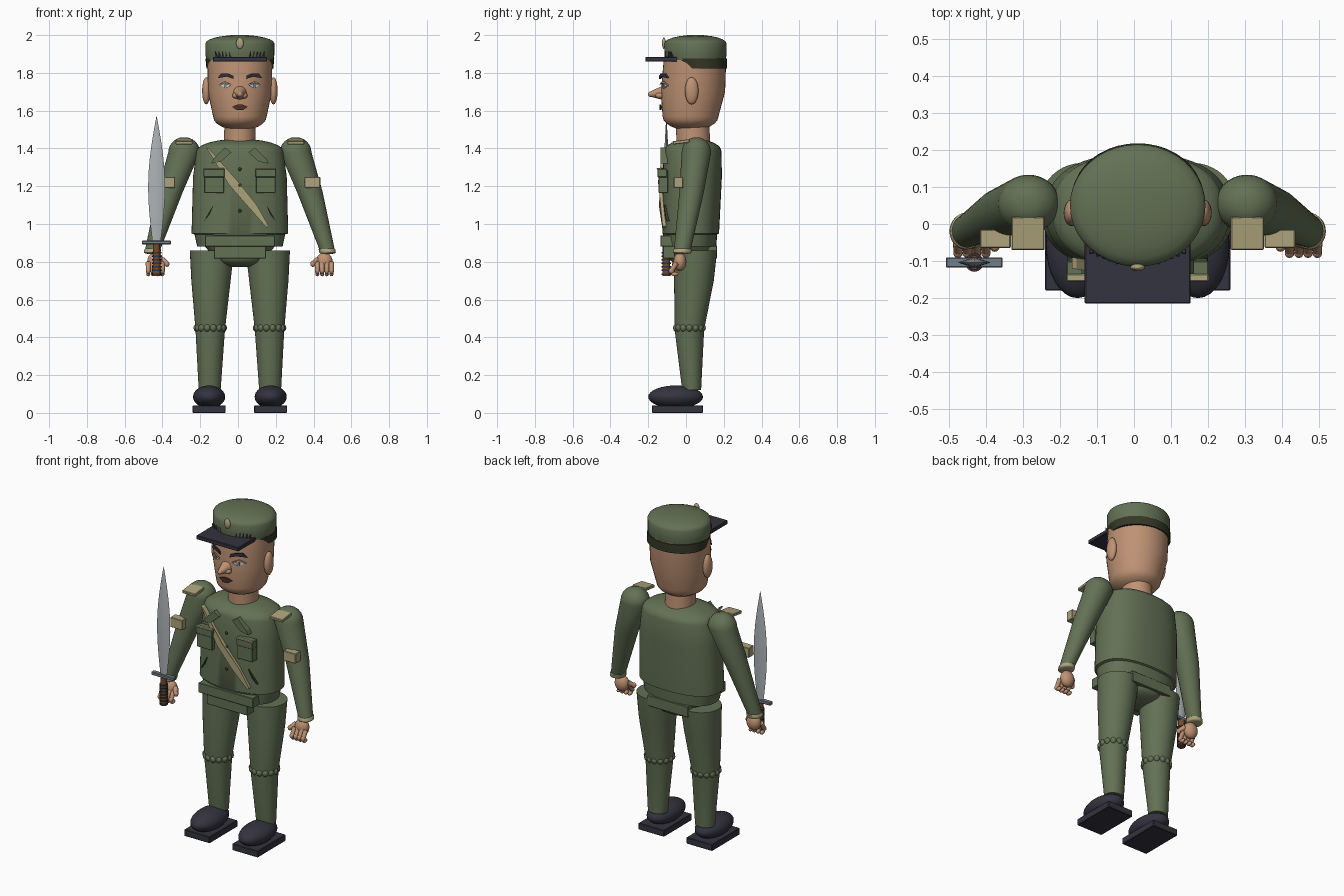
import bpy, bmesh, math
from mathutils import Vector, Matrix

if "Cube" in bpy.data.objects:
    bpy.data.objects.remove(bpy.data.objects["Cube"], do_unlink=True)

CENTRE_X = 0.01  # symmetry plane of the figure


def material(name, *rgb):
    mat = bpy.data.materials.new(name)
    mat.use_nodes = True
    mat.diffuse_color = (*rgb, 1)
    mat.node_tree.nodes["Principled BSDF"].inputs["Base Color"].default_value = (*rgb, 1)
    return mat


GREEN = material("uniform green", 0.125, 0.165, 0.09)
DARK = material("dark green", 0.035, 0.04, 0.02)
SKIN = material("skin", 0.52, 0.29, 0.175)
NAVY = material("navy leather", 0.034, 0.033, 0.05)
KHAKI = material("khaki trim", 0.42, 0.37, 0.2)
STEEL = material("blade steel", 0.42, 0.45, 0.47)
GUARD = material("guard steel", 0.17, 0.21, 0.25)
BROWN = material("grip brown", 0.17, 0.07, 0.03)
LIPS = material("dark lips", 0.07, 0.03, 0.02)
WHITE = material("eye white", 0.6, 0.68, 0.72)


def finish(bm, name, mat, pair, smooth=True):
    """Turn the mesh into an object; a pair is mirrored to the other side."""
    bmesh.ops.recalc_face_normals(bm, faces=bm.faces)
    mesh = bpy.data.meshes.new(name)
    bm.to_mesh(mesh)
    bm.free()
    mesh.materials.append(mat)
    obj = bpy.data.objects.new(name, mesh)
    bpy.context.collection.objects.link(obj)
    obj.location.x = CENTRE_X
    if smooth:
        bpy.ops.object.select_all(action="DESELECT")
        obj.select_set(True)
        bpy.context.view_layer.objects.active = obj
        bpy.ops.object.shade_smooth_by_angle(angle=math.radians(40))
    if pair:
        mirror = obj.modifiers.new("Mirror", "MIRROR")
        mirror.use_mirror_merge = False


def ball(name, mat, centre, radii, pair=False, segments=20):
    bm = bmesh.new()
    matrix = Matrix.Translation(centre) @ Matrix.Diagonal((*radii, 1))
    bmesh.ops.create_uvsphere(bm, u_segments=segments, v_segments=segments // 2, radius=1, matrix=matrix)
    finish(bm, name, mat, pair)


def box(name, mat, centre, size, pair=False, tilt=0):
    bm = bmesh.new()
    matrix = Matrix.Translation(centre) @ Matrix.Rotation(tilt, 4, "X") @ Matrix.Diagonal((*size, 1))
    bmesh.ops.create_cube(bm, size=1, matrix=matrix)
    bmesh.ops.bevel(bm, geom=bm.edges[:], offset=0.003, segments=1, affect="EDGES")
    finish(bm, name, mat, pair, smooth=False)


def rod(name, mat, start, end, start_radius, end_radius, pair=False):
    start, end = Vector(start), Vector(end)
    axis = end - start
    bm = bmesh.new()
    matrix = Matrix.Translation((start + end) / 2) @ axis.to_track_quat("Z", "Y").to_matrix().to_4x4()
    bmesh.ops.create_cone(bm, cap_ends=True, segments=16, radius1=start_radius, radius2=end_radius,
                          depth=axis.length, matrix=matrix)
    finish(bm, name, mat, pair)


def dome(ring, height):
    """Rings that round off the end of a loft."""
    x, y, z, rx, ry = ring
    angles = [math.radians(15 * step) for step in range(1, 6)]
    return [(x, y, z + height * math.sin(a), rx * math.cos(a), ry * math.cos(a)) for a in angles]


def loft(name, mat, rings, top=0, base=0, power=2, segments=40, pair=False):
    """Skin a stack of rounded rings: centre x, y, z and the two radii."""
    if top:
        rings = rings + dome(rings[-1], top)
    if base:
        rings = dome(rings[0], -base)[::-1] + rings
    bm = bmesh.new()
    loops = []
    for x, y, z, rx, ry in rings:
        loop = []
        for i in range(segments):
            angle = math.tau * i / segments
            c, s = [math.copysign(abs(v) ** (2 / power), v) for v in (math.cos(angle), math.sin(angle))]
            loop.append(bm.verts.new((x + rx * c, y + ry * s, z)))
        loops.append(loop)
    for low, high in zip(loops, loops[1:]):
        for i in range(segments):
            j = (i + 1) % segments
            bm.faces.new((low[i], low[j], high[j], high[i]))
    bm.faces.new(loops[0])
    bm.faces.new(loops[-1])
    finish(bm, name, mat, pair)


def plate(name, mat, outline, depth, thickness=0.009, pair=False):
    """Extrude an x-z outline backwards from the depth rule."""
    bm = bmesh.new()
    face = bm.faces.new([bm.verts.new((x, depth(x), z)) for x, z in outline])
    extruded = bmesh.ops.extrude_face_region(bm, geom=[face])["geom"]
    moved = [item for item in extruded if isinstance(item, bmesh.types.BMVert)]
    bmesh.ops.translate(bm, vec=(0, thickness, 0), verts=moved)
    finish(bm, name, mat, pair, smooth=False)


def face_depth(x):
    return 0.03 - 0.17 * math.sqrt(1 - (x / 0.17) ** 2)


def brow_depth(x):
    return face_depth(x) - 0.006


def lid_depth(x):
    return face_depth(x) - 0.002


def chest_depth(x):
    return -0.15 + 0.17 * abs(x)


def lapel_depth(x):
    return -0.135


# Head and neck
loft("head", SKIN, [(0, 0.024, 1.57, 0.142, 0.148), (0, 0.037, 1.7, 0.17, 0.17),
                    (0, 0.048, 1.88, 0.172, 0.165)], base=0.075)
loft("neck", SKIN, [(0, 0.04, 1.4, 0.085, 0.09), (0, 0.035, 1.53, 0.082, 0.088)])
rod("nose", SKIN, (0, -0.11, 1.695), (0, -0.19, 1.687), 0.042, 0.013)
ball("nose_tip", SKIN, (0, -0.188, 1.687), (0.014, 0.014, 0.014))
ball("nostrils", SKIN, (0.022, -0.14, 1.68), (0.018, 0.022, 0.016), pair=True)
plate("mouth", LIPS, [(-0.042, 1.62), (-0.015, 1.632), (0.015, 1.632), (0.042, 1.62),
                      (0.015, 1.603), (-0.015, 1.603)], face_depth)
ball("ears", SKIN, (0.178, 0.03, 1.705), (0.022, 0.036, 0.072), pair=True)
plate("eyebrows", NAVY, [(0.033, 1.768), (0.07, 1.78), (0.118, 1.772), (0.1, 1.797),
                         (0.065, 1.798), (0.035, 1.785)], brow_depth, pair=True)
plate("eyes", WHITE, [(0.045, 1.733), (0.075, 1.718), (0.11, 1.733), (0.08, 1.745)], face_depth, pair=True)
plate("irises", GUARD, [(0.07, 1.723), (0.084, 1.723), (0.084, 1.74), (0.07, 1.74)], lid_depth, pair=True)
plate("eyelids", SKIN, [(0.04, 1.738), (0.078, 1.746), (0.114, 1.737), (0.08, 1.758)], brow_depth, pair=True)

# Cap with visor, badge and hair tufts
loft("cap_crown", GREEN, [(0, 0.05, 1.868, 0.178, 0.16), (0, 0.05, 1.9, 0.183, 0.165),
                          (0, 0.05, 1.955, 0.183, 0.165)], top=0.046)
loft("cap_band", DARK, [(0, 0.072, 1.822, 0.177, 0.146), (0, 0.055, 1.875, 0.182, 0.163)])
box("cap_visor", NAVY, (0, -0.13, 1.872), (0.286, 0.17, 0.024))
ball("cap_badge", KHAKI, (0, -0.117, 1.957), (0.02, 0.01, 0.03))
for i in range(5):
    x, y = 0.05 + 0.018 * i, 0.007 * i - 0.1
    rod("hair_tufts", NAVY, (x, y, 1.88), (x + 0.008, y - 0.008, 1.912), 0.008, 0.001, pair=True)

# Jacket, belt and hips
loft("jacket", GREEN, [(0, 0.022, 0.88, 0.226, 0.138), (0, 0.022, 0.945, 0.24, 0.143),
                       (0, 0.025, 0.95, 0.256, 0.15), (0, 0.033, 1.25, 0.248, 0.157),
                       (0, 0.035, 1.385, 0.23, 0.153)], top=0.066, power=2.4, segments=56)
loft("hips", GREEN, [(0, 0.035, 0.82, 0.135, 0.12), (0, 0.03, 0.9, 0.2, 0.13)], base=0.05, power=2.4)
box("belt", GREEN, (0, -0.1, 0.91), (0.37, 0.07, 0.06))
for name, y in (("front_flap", -0.087), ("back_flap", 0.13)):
    box(name, GREEN, (0, y, 0.85), (0.276, 0.07, 0.066))

# Chest details
plate("sash", KHAKI, [(-0.178, 1.405), (-0.165, 1.4), (-0.01, 1.225), (0.09, 1.1), (0.152, 0.99),
                      (0.142, 0.98), (0.045, 1.09), (-0.06, 1.21)], chest_depth, thickness=0.03)
for z in (1.07, 1.205, 1.29):
    ball("button", DARK, (0, -0.127, z), (0.009, 0.007, 0.009))
box("pockets", GREEN, (0.137, -0.12, 1.225), (0.104, 0.05, 0.12), pair=True)
box("pocket_flaps", GREEN, (0.137, -0.125, 1.27), (0.11, 0.05, 0.045), pair=True)
box("pocket_trims", KHAKI, (0.137, -0.145, 1.292), (0.11, 0.02, 0.009), pair=True)
plate("lapels", GREEN, [(0.08, 1.405), (0.14, 1.345), (0.152, 1.32), (0.1, 1.33), (0.045, 1.38)],
      lapel_depth, thickness=0.04, pair=True)
plate("creases", DARK, [(0.14, 1.1), (0.165, 1.06), (0.19, 1.015), (0.16, 1.05)],
      lambda x: 0.27 * x - 0.155, thickness=0.02, pair=True)

# Arms
loft("sleeves", GREEN, [(0.463, -0.02, 0.86, 0.04, 0.044), (0.37, 0.03, 1.17, 0.068, 0.065),
                        (0.295, 0.055, 1.38, 0.084, 0.078)], top=0.08, pair=True)
loft("cuffs", KHAKI, [(0.464, -0.02, 0.85, 0.044, 0.049), (0.461, -0.018, 0.866, 0.044, 0.049)],
     top=0.008, base=0.01, pair=True)
box("arm_patches", KHAKI, (0.384, -0.04, 1.22), (0.083, 0.05, 0.06), pair=True)
box("epaulettes", KHAKI, (0.296, -0.025, 1.435), (0.09, 0.09, 0.018), pair=True, tilt=0.12)

# Hands
ball("palms", SKIN, (0.447, -0.032, 0.8), (0.044, 0.034, 0.05), pair=True)
for i in range(4):
    x = 0.41 + 0.025 * i
    rod("fingers", SKIN, (x, -0.05, 0.795), (x, -0.078, 0.75), 0.014, 0.012, pair=True)
    ball("knuckles", SKIN, (x, -0.078, 0.752), (0.013, 0.014, 0.016), pair=True, segments=12)
    ball("fingertips", SKIN, (x, -0.06, 0.735), (0.011, 0.02, 0.012), pair=True, segments=12)
rod("thumbs", SKIN, (0.41, -0.035, 0.81), (0.386, -0.062, 0.79), 0.016, 0.012, pair=True)
ball("thumb_tips", SKIN, (0.386, -0.062, 0.789), (0.013, 0.013, 0.016), pair=True)

# Legs with a bead ring below each knee
loft("trouser_legs", GREEN, [(0.16, 0.03, 0.12, 0.058, 0.05), (0.157, 0.018, 0.44, 0.078, 0.078),
                             (0.153, 0.042, 0.7, 0.104, 0.105), (0.148, 0.052, 0.86, 0.117, 0.113)], pair=True)
for i in range(14):
    angle = math.tau * i / 14
    ball("knee_beads", GREEN, (0.157 + 0.07 * math.cos(angle), 0.018 + 0.07 * math.sin(angle), 0.45),
         (0.019, 0.019, 0.021), pair=True, segments=12)

# Shoes
box("soles", NAVY, (0.163, -0.045, 0.02), (0.174, 0.27, 0.04), pair=True)
ball("shoes", NAVY, (0.163, -0.055, 0.085), (0.085, 0.145, 0.06), pair=True, segments=32)

# Sword in the right hand
sword_x, sword_y = -0.441, -0.104
blade = []
for i in range(13):
    t = i / 12
    radius = 0.021 - 0.02 * t + 0.033 * math.sin(math.pi * t)
    blade.append((sword_x, sword_y, 0.9 + 0.67 * t, radius, radius / 3))
loft("sword_blade", STEEL, blade, segments=4)
box("sword_guard", GUARD, (sword_x, sword_y, 0.902), (0.153, 0.028, 0.019))
rod("sword_grip", BROWN, (sword_x, sword_y, 0.725), (sword_x, sword_y, 0.895), 0.021, 0.019)
for i in range(7):
    z = 0.735 + 0.019 * i
    rod("grip_ring", NAVY, (sword_x, sword_y, z - 0.004), (sword_x, sword_y, z + 0.004), 0.025, 0.025)
